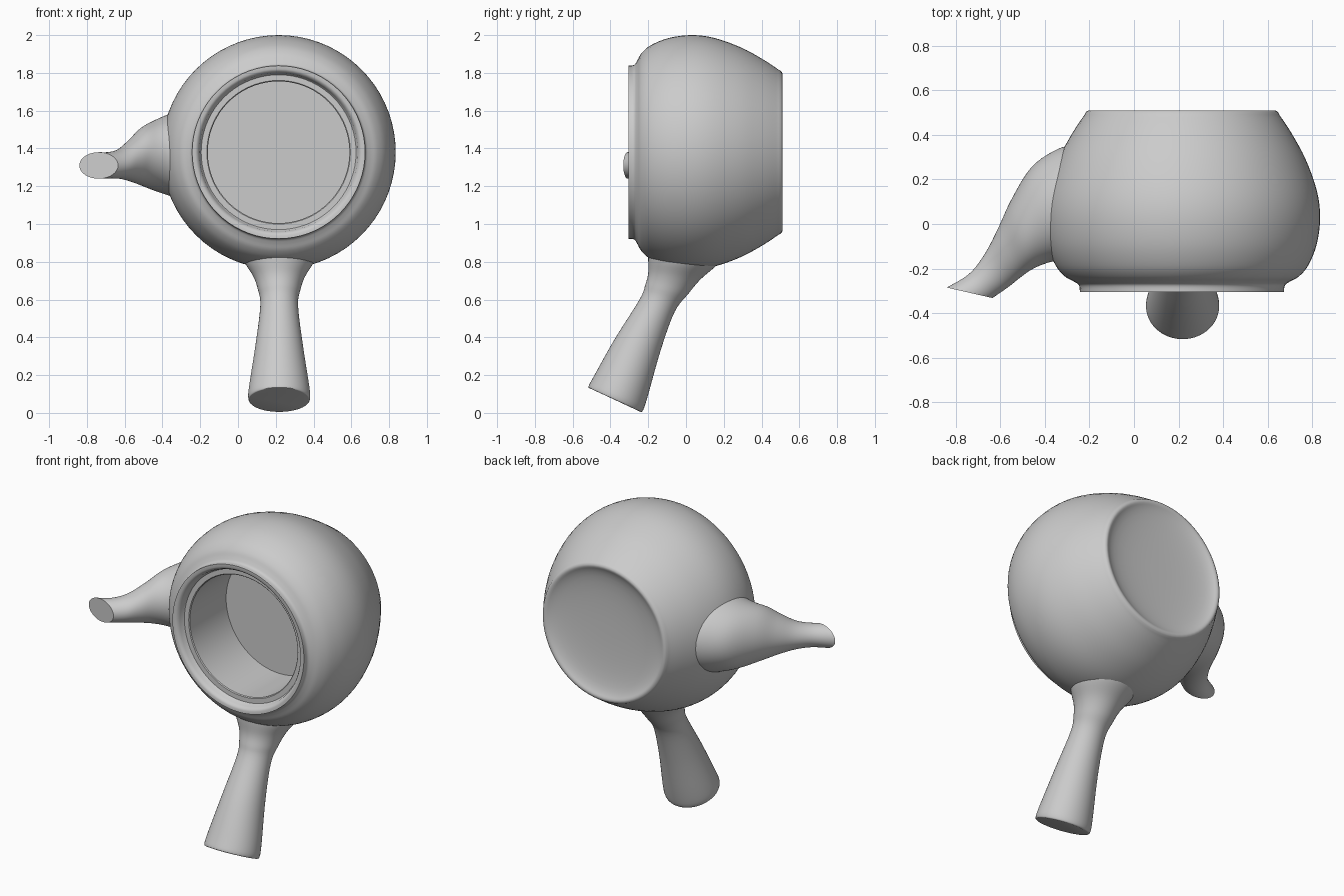
import bpy, bmesh, math
from mathutils import Vector

cube = bpy.data.objects.get("Cube")
if cube:
    bpy.data.objects.remove(cube)

CX, CZ, SIDES = 0.215, 1.38, 72

clay = bpy.data.materials.new("grey_clay")
clay.use_nodes = True
grey = (0.6, 0.6, 0.6, 1)
clay.diffuse_color = grey
clay.node_tree.nodes["Principled BSDF"].inputs["Base Color"].default_value = grey


def smooth_rows(rows, steps):
    """Catmull-Rom interpolation through rows of numbers."""
    rows = [Vector(r) for r in rows]
    pts = [rows[0]] + rows + [rows[-1]]
    out = []
    for a, b, c, d in zip(pts, pts[1:], pts[2:], pts[3:]):
        for i in range(steps):
            t = i / steps
            out.append(b + (c - a) * (t / 2)
                       + (a * 2 - b * 5 + c * 4 - d) * (t * t / 2)
                       + (b * 3 - a - c * 3 + d) * (t ** 3 / 2))
    return out + [rows[-1]]


def loft(name, rings, angle=35):
    """Skin elliptical rings given as (centre, half axis, half axis)."""
    bm = bmesh.new()
    loops = []
    for c, u, v in rings:
        angs = [math.tau * i / SIDES for i in range(SIDES)]
        loops.append([bm.verts.new(c + u * math.cos(a) + v * math.sin(a)) for a in angs])
    for p, q in zip(loops, loops[1:]):
        for i in range(SIDES):
            j = (i + 1) % SIDES
            bm.faces.new((p[i], p[j], q[j], q[i]))
    bm.faces.new(loops[0])
    bm.faces.new(loops[-1])
    bmesh.ops.recalc_face_normals(bm, faces=bm.faces)
    mesh = bpy.data.meshes.new(name)
    bm.to_mesh(mesh)
    bm.free()
    mesh.materials.append(clay)
    ob = bpy.data.objects.new(name, mesh)
    bpy.context.collection.objects.link(ob)
    bpy.ops.object.select_all(action='DESELECT')
    ob.select_set(True)
    bpy.context.view_layer.objects.active = ob
    bpy.ops.object.shade_smooth_by_angle(angle=math.radians(angle))
    return ob


# Pot body: profile of (radius, y), from inner floor over the rim to the base
inside = [(.375, .11), (.375, -.25), (.38, -.255), (.41, -.255), (.415, -.26),
          (.42, -.285), (.43, -.3), (.44, -.305)]
outside = [(.458, -.305), (.462, -.275), (.485, -.258), (.525, -.235), (.567, -.185),
           (.605, -.09), (.62, .03), (.605, .15), (.555, .29), (.49, .41), (.437, .49)]
base = [(.43, .503), (.418, .51), (.404, .508), (.385, .498), (.34, .484),
        (.25, .472), (.12, .466), (.01, .465)]
profile = [Vector(p) for p in inside] + smooth_rows(outside, 4) + smooth_rows(base, 2)
loft("pot_body", [(Vector((CX, y, CZ)), Vector((r, 0, 0)), Vector((0, 0, r)))
                  for r, y in profile])

# Spout: outer edge (x, y), inner edge (x, y), centre height, half height
spout = [(-.25, .36, -.25, -.17, 1.37, .25), (-.345, .335, -.35, -.167, 1.367, .222),
         (-.46, .255, -.405, -.18, 1.363, .19), (-.55, .11, -.46, -.205, 1.357, .155),
         (-.61, -.02, -.51, -.24, 1.338, .115), (-.67, -.135, -.56, -.28, 1.32, .082),
         (-.74, -.224, -.6, -.308, 1.312, .07), (-.84, -.285, -.635, -.332, 1.31, .07)]
loft("spout", [(Vector(((a + c) / 2, (b + d) / 2, z)),
                Vector(((a - c) / 2, (b - d) / 2, 0)), Vector((0, 0, h)))
               for a, b, c, d, z, h in smooth_rows(spout, 5)])

# Handle: front edge (y, z), rear edge (y, z), half width
handle = [(-.2, .87, .2, .83, .2), (-.2, .81, .155, .775, .18),
          (-.2, .74, .075, .705, .137), (-.215, .68, .012, .63, .113),
          (-.246, .6, -.06, .535, .1), (-.378, .39, -.133, .335, .125),
          (-.49, .19, -.205, .08, .16), (-.516, .14, -.228, .013, .163),
          (-.508, .13, -.242, .006, .152)]
loft("handle", [(Vector((.218, (a + c) / 2, (b + d) / 2)),
                 Vector((0, (a - c) / 2, (b - d) / 2)), Vector((w, 0, 0)))
                for a, b, c, d, w in smooth_rows(handle, 5)])
